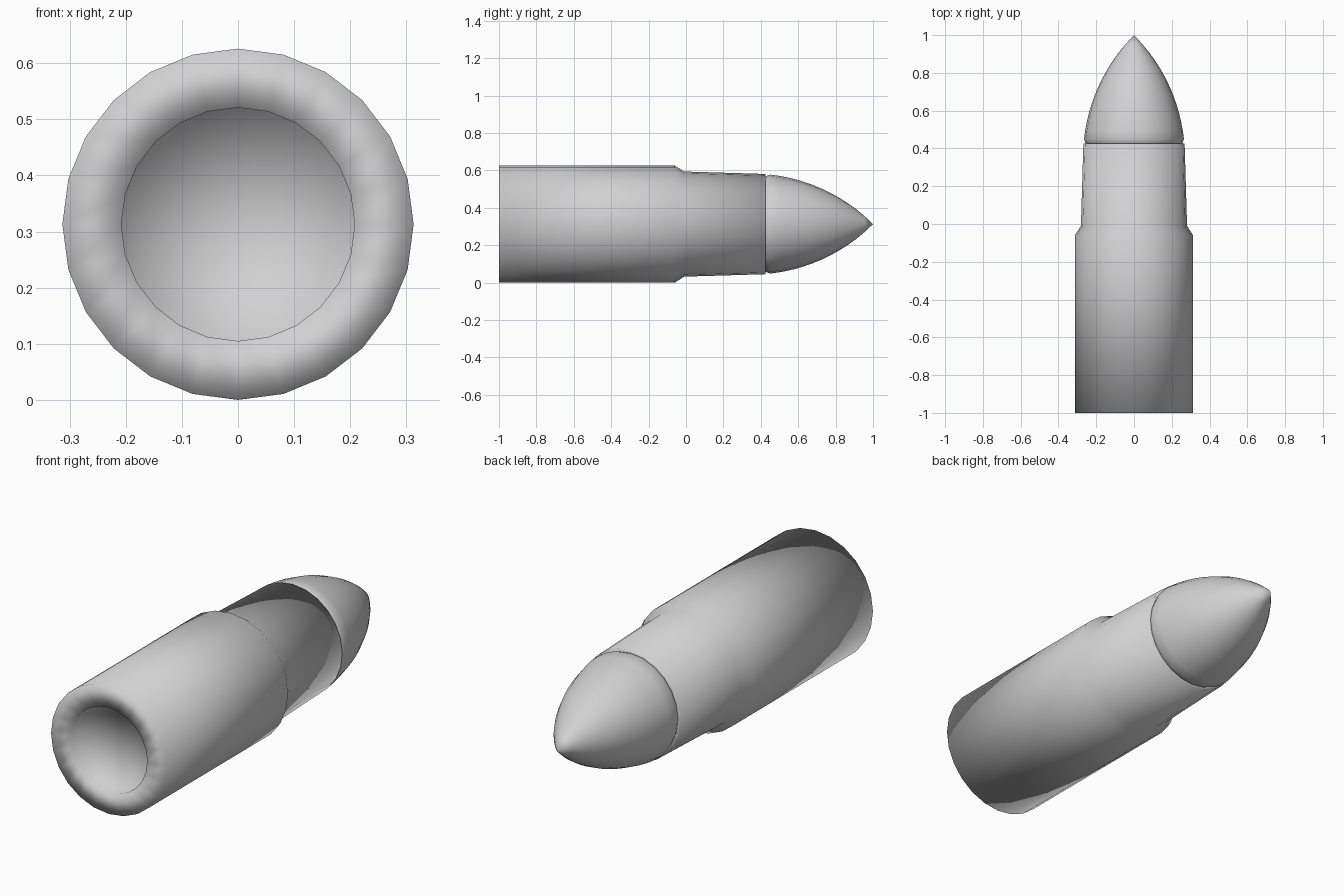
import bpy
import bmesh
import math

cube = bpy.data.objects.get("Cube")
if cube:
    bpy.data.objects.remove(cube, do_unlink=True)

SIDES = 24
AXIS_Z = 0.313

grey = bpy.data.materials.new("plain grey")
grey.use_nodes = True
colour = (0.64, 0.64, 0.64, 1)
grey.diffuse_color = colour
grey.node_tree.nodes["Principled BSDF"].inputs["Base Color"].default_value = colour


def lathe(name, profile):
    """Revolve (y, radius) points about the long axis; radius 0 makes a pole."""
    bm = bmesh.new()
    rings = []
    for y, r in profile:
        if r == 0:
            rings.append([bm.verts.new((0, y, AXIS_Z))] * SIDES)
            continue
        ring = []
        for i in range(SIDES):
            a = math.tau * i / SIDES
            ring.append(bm.verts.new((r * math.cos(a), y, AXIS_Z + r * math.sin(a))))
        rings.append(ring)
    for lower, upper in zip(rings, rings[1:]):
        for i in range(SIDES):
            j = (i + 1) % SIDES
            corners = [lower[i], lower[j], upper[j], upper[i]]
            bm.faces.new(list(dict.fromkeys(corners)))
    bmesh.ops.recalc_face_normals(bm, faces=bm.faces[:])
    for face in bm.faces:
        face.smooth = True
    mesh = bpy.data.meshes.new(name)
    bm.to_mesh(mesh)
    bm.free()
    mesh.materials.append(grey)
    obj = bpy.data.objects.new(name, mesh)
    bpy.context.collection.objects.link(obj)
    return obj


# Casing: shallow rear pocket, rim, body, shoulder, tapered neck and mouth
lathe("casing", [
    (-0.95, 0), (-0.95, 0.208), (-1, 0.208), (-1, 0.313),
    (-0.06, 0.313), (-0.01, 0.281), (0.425, 0.268), (0.425, 0.25), (0.41, 0),
])

# Pointed tip: rounded lower edge, then a circular arc to the point
base_y, max_r = 0.35, 0.27
length = 1 - base_y
arc_r = (length ** 2 + max_r ** 2) / (2 * max_r)
tip = [(0.415, 0), (0.415, 0.25), (0.432, 0.258)]
steps = 12
for k in range(steps):
    y = 0.45 + 0.55 * k / steps
    tip.append((y, math.sqrt(arc_r ** 2 - (y - base_y) ** 2) - arc_r + max_r))
tip.append((1, 0))
lathe("pointed_tip", tip)
